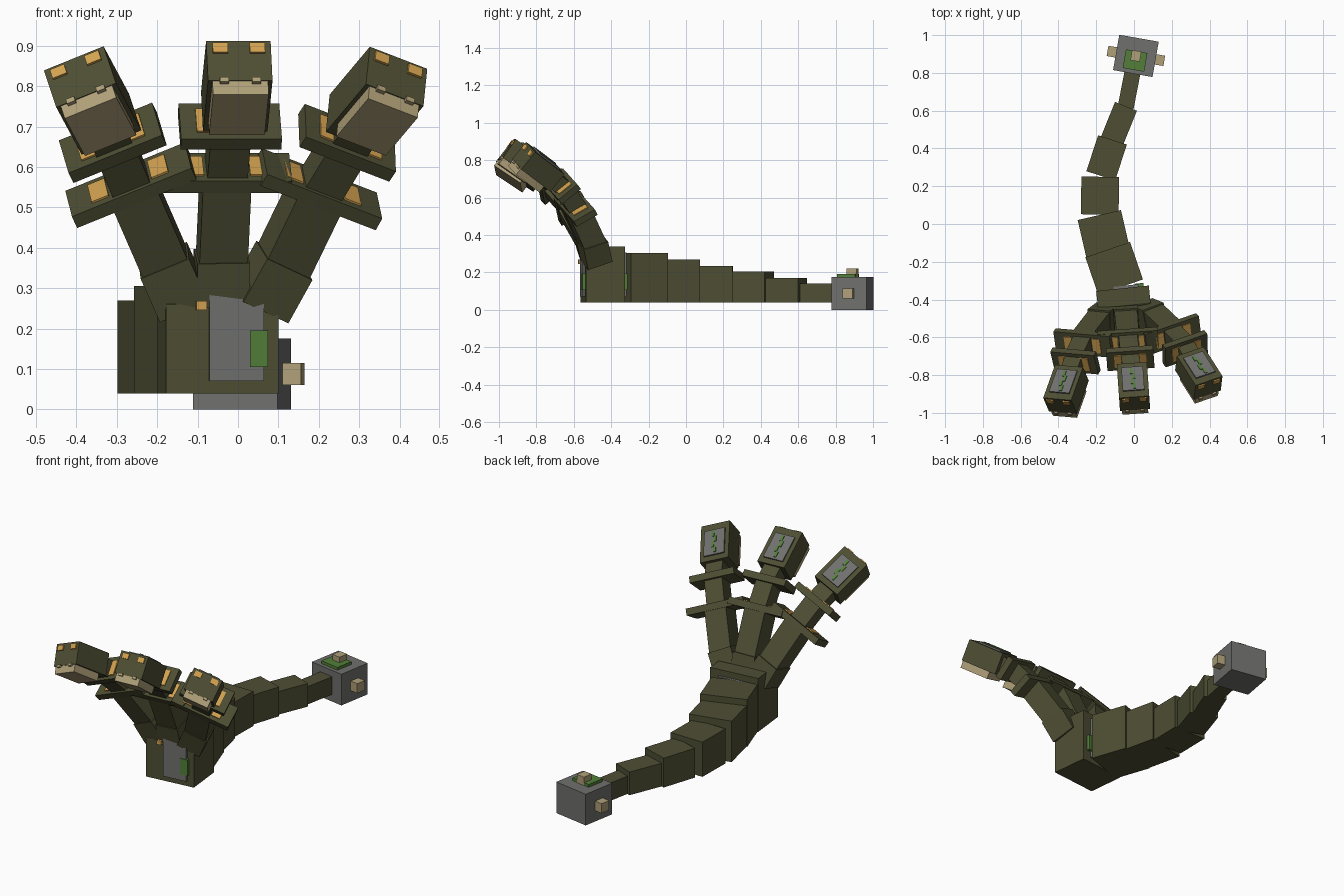
import bpy, bmesh, math
from mathutils import Matrix, Vector

if "Cube" in bpy.data.objects:
    bpy.data.objects.remove(bpy.data.objects["Cube"])


def material(name, rgb):
    m = bpy.data.materials.new(name)
    m.diffuse_color = (*rgb, 1)
    m.use_nodes = True
    m.node_tree.nodes["Principled BSDF"].inputs["Base Color"].default_value = m.diffuse_color
    return m


OLIVE = material("olive", (0.076, 0.076, 0.034))
GRAY = material("gray", (0.16, 0.16, 0.155))
ORANGE = material("orange", (0.65, 0.36, 0.08))
TAN = material("tan", (0.43, 0.35, 0.19))
GREEN = material("green", (0.085, 0.21, 0.04))


def rot(axis, deg):
    return Matrix.Rotation(math.radians(deg), 4, axis)


def box(name, frame, size, mat, offset=(0, 0, 0)):
    """Box of the given size, placed at an offset inside a frame."""
    bm = bmesh.new()
    bmesh.ops.create_cube(bm, size=1)
    bm.transform(Matrix.Translation(offset) @ Matrix.Diagonal((*size, 1)))
    mesh = bpy.data.meshes.new(name)
    bm.to_mesh(mesh)
    bm.free()
    mesh.materials.append(mat)
    ob = bpy.data.objects.new(name, mesh)
    ob.matrix_world = frame
    bpy.context.collection.objects.link(ob)
    return ob


def standing(name, x, y, yaw, w, length, z0, z1, mat):
    """Upright box between two heights."""
    frame = Matrix.Translation((x, y, (z0 + z1) / 2)) @ rot('Z', yaw)
    return box(name, frame, (w, length, z1 - z0), mat)


def link(name, a, b, side, w, depth, extra=0.0):
    """Box running from a to b, its width along the side axis."""
    a, b = Vector(a), Vector(b)
    f = (b - a).normalized()
    x = (side - f * side.dot(f)).normalized()
    z = x.cross(-f)
    m = Matrix((x, -f, z)).transposed().to_4x4()
    m.translation = (a + b) / 2
    return box(name, m, (w, (b - a).length + extra, depth), OLIVE)


# Front body block, top sloping down at the front
body = standing("body_block", -0.05, -0.445, 6, 0.28, 0.21, 0.04, 0.34, OLIVE)
bm = bmesh.new()
bm.from_mesh(body.data)
bmesh.ops.bisect_plane(bm, geom=bm.verts[:] + bm.edges[:] + bm.faces[:],
                       plane_co=(0, 0.015, 0), plane_no=(0, 1, 0))
for v in bm.verts:
    if v.co.y < -0.1 and v.co.z > 0:
        v.co.z -= 0.08
bm.to_mesh(body.data)
bm.free()

# Plates on the front and back of the body
bf = Matrix.Translation((-0.05, -0.445, 0)) @ rot('Z', 6)
for side, tag in ((-1, "front"), (1, "back")):
    box(tag + "_plate", bf, (0.135, 0.02, 0.235), GRAY, (0.035 if side < 0 else 0.02, side * 0.108, 0.188))
    box(tag + "_green_patch", bf, (0.045, 0.026, 0.09), GREEN, (0.09, side * 0.109, 0.15))
box("front_stud", bf, (0.026, 0.03, 0.022), ORANGE, (-0.053, -0.112, 0.257))

# Tail: x, y, yaw, width, length, top
TAIL = [(-0.105, -0.235, 19, 0.25, 0.21, 0.305),
        (-0.160, -0.055, 13, 0.235, 0.21, 0.27),
        (-0.180, 0.150, -1, 0.20, 0.20, 0.235),
        (-0.145, 0.350, -18, 0.16, 0.20, 0.205),
        (-0.080, 0.530, -22, 0.125, 0.20, 0.17),
        (-0.025, 0.715, -11, 0.085, 0.20, 0.14)]
for i, (x, y, yaw, w, ln, top) in enumerate(TAIL):
    standing(f"tail_segment_{i + 1}", x, y, yaw, w, ln, 0.04, top, OLIVE)

# Tail tip block with knobs
tip = Matrix.Translation((0.01, 0.89, 0)) @ rot('Z', -10)
box("tail_tip", tip, (0.212, 0.19, 0.175), GRAY, (0, 0, 0.0875))
box("tip_pad", tip, (0.115, 0.10, 0.018), GREEN, (0, -0.025, 0.182))
box("tip_top_knob", tip, (0.05, 0.055, 0.05), TAN, (0, 0, 0.197))
for s, tag in ((-1, "left"), (1, "right")):
    box(f"tip_{tag}_knob", tip, (0.055, 0.055, 0.054), TAN, (s * 0.125, 0, 0.088))

# Necks: name, yaw, lean, path points from base to head centre
NECKS = [
    ("left", -5, -22, [(-.14, -.49, .27), (-.18, -.52, .36), (-.265, -.63, .555),
                       (-.31, -.725, .66), (-.36, -.875, .765)]),
    ("middle", 4, 0, [(-.04, -.49, .28), (-.04, -.515, .37), (-.03, -.62, .585),
                      (-.02, -.71, .70), (-.003, -.86, .80)]),
    ("right", 19, 20, [(.06, -.48, .27), (.11, -.50, .36), (.20, -.585, .545),
                       (.27, -.66, .66), (.343, -.79, .765)]),
]
THICK = [(0.13, 0.14), (0.12, 0.125), (0.10, 0.10), (0.095, 0.09)]

for name, yaw, lean, pts in NECKS:
    turn = rot('Z', yaw) @ rot('Y', lean)
    side = (turn @ Vector((1, 0, 0))).normalized()

    # Neck segments
    for i, (w, d) in enumerate(THICK):
        link(f"{name}_neck_{i + 1}", pts[i], pts[i + 1], side, w, d, 0.02)

    # Hood collars with orange spots
    for p, width, pitch, tag in ((pts[2], 0.32, 58, "lower"), (pts[3], 0.25, 48, "upper")):
        f = Matrix.Translation(p) @ turn @ rot('X', -pitch)
        box(f"{name}_{tag}_hood", f, (width, 0.036, 0.13), OLIVE)
        for s in (-1, 1):
            box(f"{name}_{tag}_hood_spot", f, (0.045, 0.008, 0.085), ORANGE,
                (s * width * 0.25, -0.019, 0))

    # Head with jaw, teeth, eyes and crown panel
    f = Matrix.Translation(pts[4]) @ turn @ rot('X', -35)
    box(f"{name}_head", f, (0.16, 0.22, 0.12), OLIVE)
    box(f"{name}_jaw", f, (0.138, 0.175, 0.04), TAN, (0, -0.02, -0.08))
    box(f"{name}_crown_panel", f, (0.115, 0.15, 0.012), GRAY, (0, 0.005, 0.062))
    for k in range(4):
        box(f"{name}_crown_stripe", f, (0.014, 0.034, 0.008), GREEN,
            (0.006 * (-1) ** k, -0.045 + 0.032 * k, 0.068))
    for s in (-1, 1):
        box(f"{name}_eye", f, (0.038, 0.012, 0.028), ORANGE, (s * 0.046, -0.111, 0.036))
        box(f"{name}_tooth", f, (0.022, 0.014, 0.014), TAN, (s * 0.04, -0.112, -0.062))
